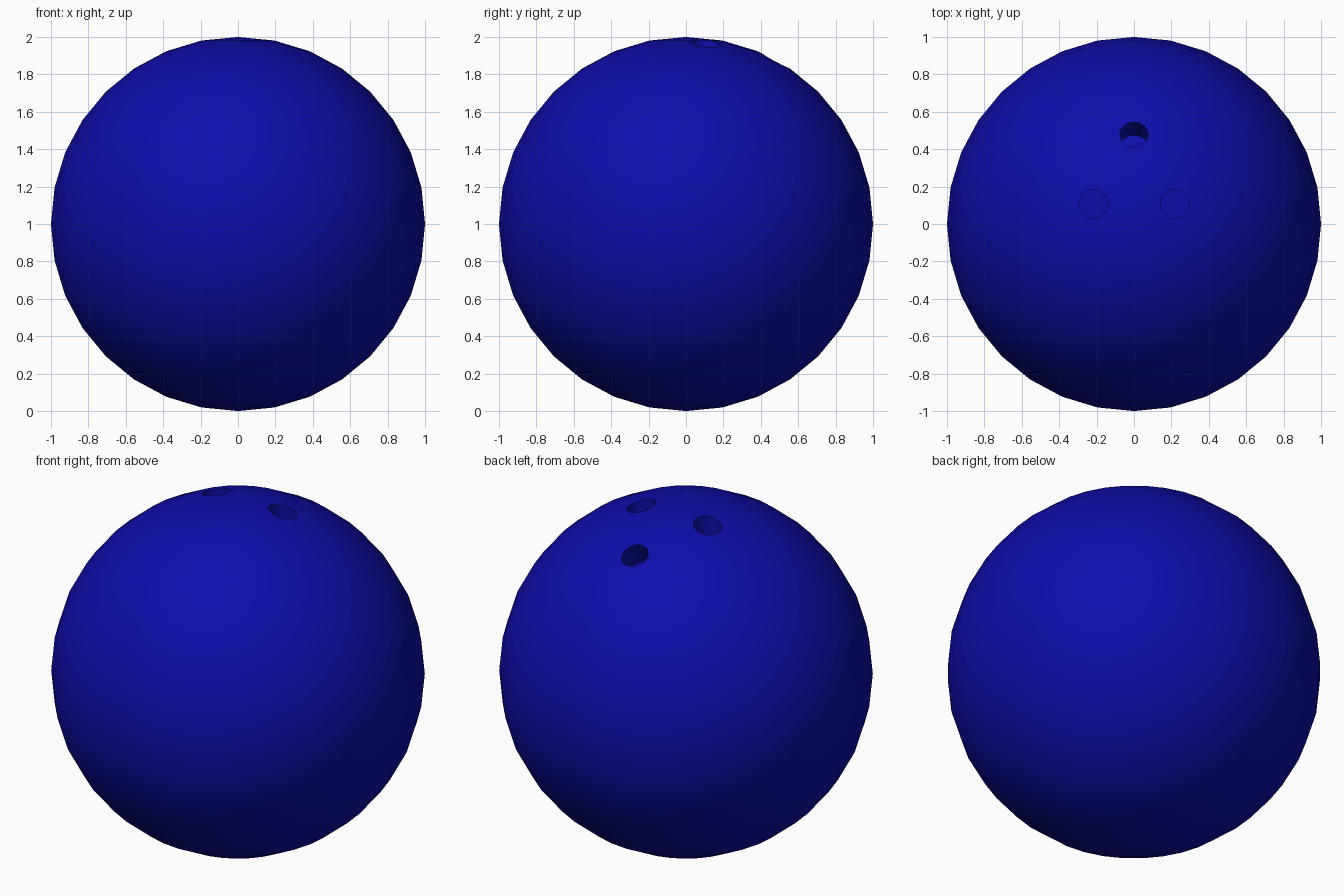
import bpy, math
from mathutils import Vector

if "Cube" in bpy.data.objects:
    bpy.data.objects.remove(bpy.data.objects["Cube"])

blue = bpy.data.materials.new("blue")
blue.diffuse_color = (0.004, 0.004, 0.4, 1)
blue.use_nodes = True
blue.node_tree.nodes["Principled BSDF"].inputs["Base Color"].default_value = blue.diffuse_color

# ball body
bpy.ops.mesh.primitive_uv_sphere_add(segments=32, ring_count=16, radius=1, location=(0, 0, 1))
ball = bpy.context.object
ball.name = "ball"
ball.data.materials.append(blue)


def drill(name, x, y, radius, depth, tilt):
    """Cut a flat-bottomed hole at (x, y) on top, leaning back by tilt degrees."""
    t = math.radians(tilt)
    axis = Vector((0, math.sin(t), math.cos(t)))
    surface = Vector((x, y, 1 + math.sqrt(1 - x * x - y * y)))
    length = depth + 0.3
    bpy.ops.mesh.primitive_cylinder_add(
        vertices=32, radius=radius, depth=length,
        location=surface + axis * (length / 2 - depth), rotation=(-t, 0, 0))
    cutter = bpy.context.object
    cutter.name = name
    cutter.hide_render = True
    cutter.data.materials.append(blue)
    bpy.context.view_layer.objects.active = ball
    mod = ball.modifiers.new(name, 'BOOLEAN')
    mod.operation = 'DIFFERENCE'
    mod.solver = 'EXACT'
    mod.object = cutter
    bpy.ops.object.modifier_apply(modifier=mod.name)
    bpy.data.objects.remove(cutter)


# two straight finger holes and a tilted thumb hole
for side in (-1, 1):
    drill("finger_hole_cutter", side * 0.217, 0.107, 0.077, 0.17, 0)
drill("thumb_hole_cutter", 0, 0.482, 0.075, 0.15, 29)

# smooth ball, crisp hole rims
bpy.ops.object.select_all(action='DESELECT')
ball.select_set(True)
bpy.context.view_layer.objects.active = ball
bpy.ops.object.shade_smooth_by_angle(angle=math.radians(30))
